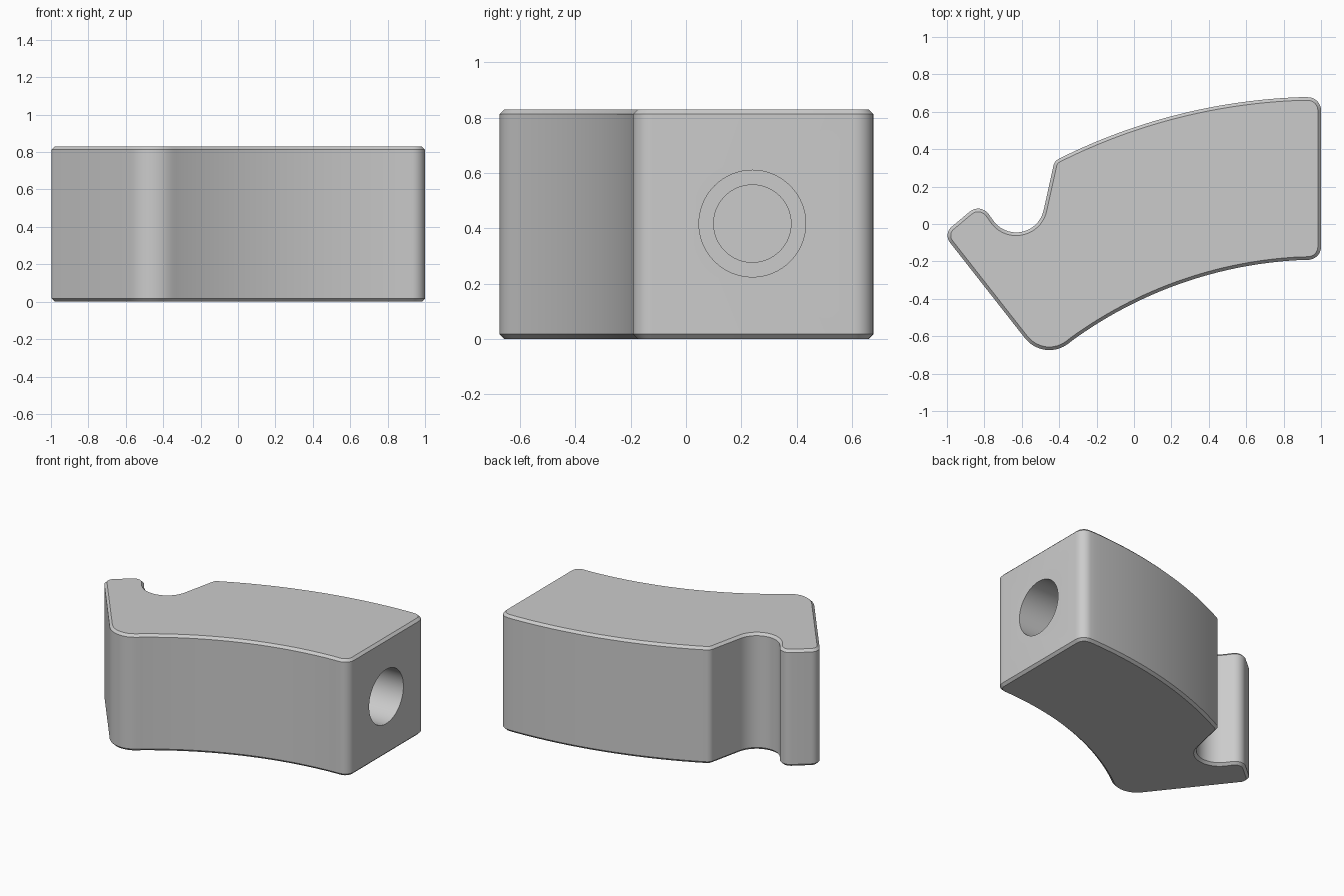
import bpy, bmesh, math
from mathutils import Vector

cube = bpy.data.objects.get("Cube")
if cube:
    bpy.data.objects.remove(cube, do_unlink=True)

HEIGHT, CHAMFER = 0.83, 0.017
ARC_CENTRE = (1.0, -2.45)          # shared by the inner and outer curves

grey = bpy.data.materials.new("plain_grey")
grey.use_nodes = True
colour = (0.6, 0.6, 0.6, 1)
grey.diffuse_color = colour
grey.node_tree.nodes["Principled BSDF"].inputs["Base Color"].default_value = colour


def arc(centre, radius, start, end, steps):
    """Points along an arc, angles in degrees."""
    angles = [math.radians(start + (end - start) * i / steps) for i in range(steps + 1)]
    return [(centre[0] + radius * math.cos(a), centre[1] + radius * math.sin(a), 0)
            for a in angles]


def round_corners(outline, steps=8):
    """Replace each corner (x, y, radius) by a tangent arc."""
    result = []
    for i, (x, y, r) in enumerate(outline):
        p = Vector((x, y))
        if not r:
            result.append(p)
            continue
        a = (Vector(outline[i - 1][:2]) - p).normalized()
        b = (Vector(outline[(i + 1) % len(outline)][:2]) - p).normalized()
        half = a.angle(b) / 2
        centre = p + (a + b).normalized() * (r / math.sin(half))
        start = p + a * (r / math.tan(half)) - centre
        end = p + b * (r / math.tan(half)) - centre
        sweep = start.angle(end)
        for k in range(steps + 1):
            t = k / steps
            v = start * math.sin((1 - t) * sweep) + end * math.sin(t * sweep)
            result.append(centre + v / math.sin(sweep))
    return result


# Plan outline, anticlockwise from the right end
outline = [(1.0, -0.19, 0.07), (1.0, 0.677, 0.07)]
outline += arc(ARC_CENTRE, 3.13, 92, 115.5, 32)         # outer curve
outline += [(-0.425, 0.337, 0.05)]
outline += arc((-0.63, 0.105), 0.15, 347, 215, 20)      # notch
outline += [(-0.82, 0.115, 0.07), (-1.02, -0.053, 0.06), (-0.48, -0.742, 0.165)]
outline += arc(ARC_CENTRE, 2.26, 126, 93, 32)           # inner curve

# Curved block with chamfered top and bottom rims
bm = bmesh.new()
base = bm.faces.new([bm.verts.new((p.x, p.y, 0)) for p in round_corners(outline)])
top = bmesh.ops.extrude_face_region(bm, geom=[base])["geom"]
bmesh.ops.translate(bm, vec=(0, 0, HEIGHT),
                    verts=[g for g in top if isinstance(g, bmesh.types.BMVert)])
bmesh.ops.recalc_face_normals(bm, faces=bm.faces)
rims = [e for e in bm.edges if abs(e.verts[0].co.z - e.verts[1].co.z) < 0.001]
bmesh.ops.bevel(bm, geom=rims, offset=CHAMFER, segments=1, affect='EDGES',
                clamp_overlap=False)
mesh = bpy.data.meshes.new("curved_block")
bm.to_mesh(mesh)
bm.free()
mesh.materials.append(grey)
block = bpy.data.objects.new("curved_block", mesh)
bpy.context.collection.objects.link(block)

# Stepped blind hole in the right end
for name, radius, depth in (("wide_bore", 0.193, 0.55), ("narrow_bore", 0.14, 0.9)):
    bpy.ops.mesh.primitive_cylinder_add(
        vertices=64, radius=radius, depth=depth + 0.1,
        location=(1.1 - (depth + 0.1) / 2, 0.24, 0.417), rotation=(0, math.pi / 2, 0))
    cutter = bpy.context.object
    cutter.name = name
    cutter.hide_render = True
    cutter.data.materials.append(grey)
    bpy.ops.object.select_all(action='DESELECT')
    block.select_set(True)
    bpy.context.view_layer.objects.active = block
    mod = block.modifiers.new(name, 'BOOLEAN')
    mod.operation, mod.solver, mod.object = 'DIFFERENCE', 'EXACT', cutter
    bpy.ops.object.modifier_apply(modifier=name)
    bpy.data.objects.remove(cutter, do_unlink=True)

bpy.ops.object.shade_smooth_by_angle(angle=math.radians(30))
